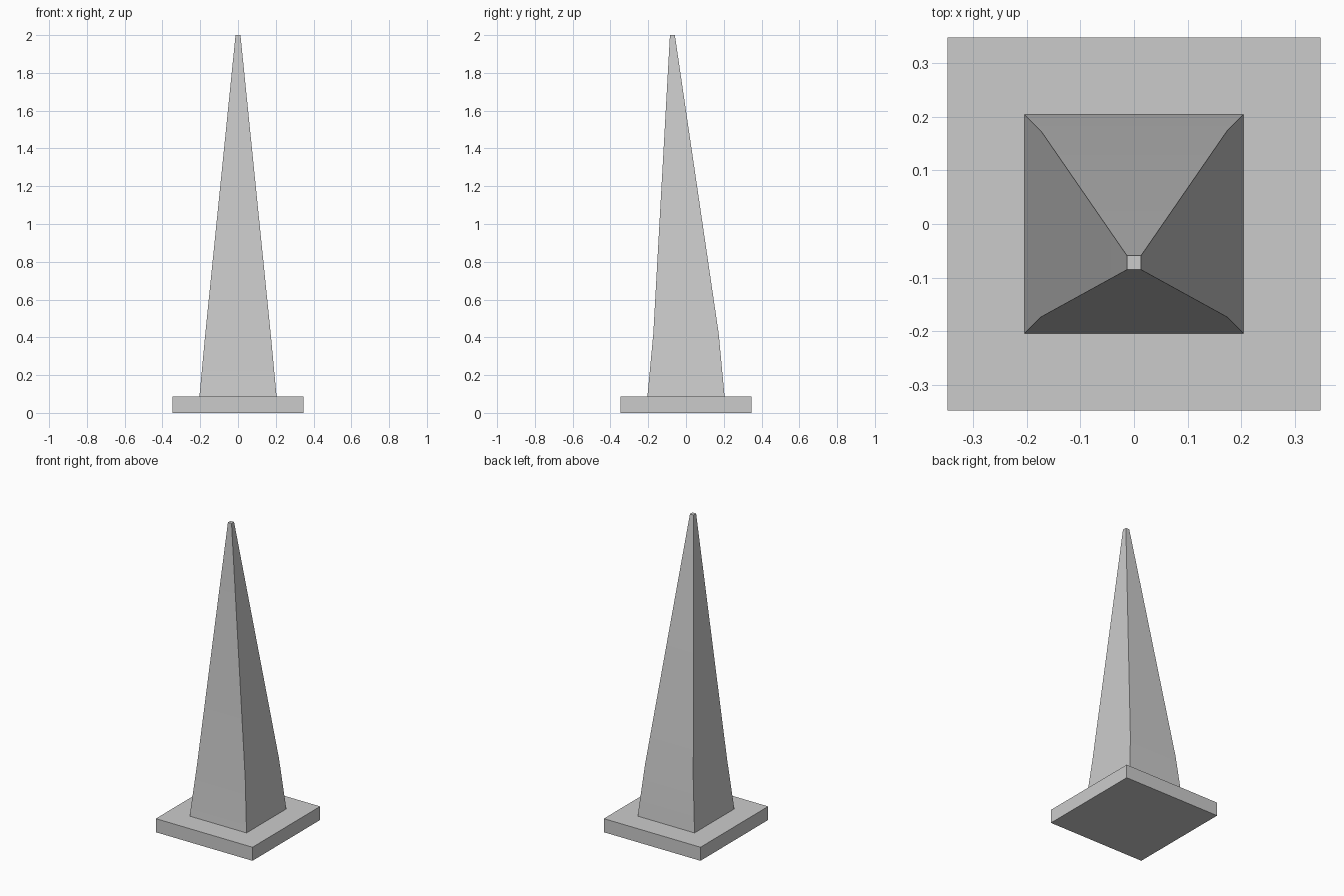
import bpy, bmesh

if "Cube" in bpy.data.objects:
    bpy.data.objects.remove(bpy.data.objects["Cube"])


def make_tower(name, sections, smooth=False):
    """Stack square sections (z, half width, y centre) into a closed solid."""
    bm = bmesh.new()
    rings = []
    for z, h, cy in sections:
        rings.append([bm.verts.new((sx * h, cy + sy * h, z))
                      for sx, sy in ((-1, -1), (1, -1), (1, 1), (-1, 1))])
    for low, high in zip(rings, rings[1:]):
        for i in range(4):
            j = (i + 1) % 4
            bm.faces.new((low[i], low[j], high[j], high[i]))
    bm.faces.new(rings[0][::-1])
    bm.faces.new(rings[-1])
    bmesh.ops.recalc_face_normals(bm, faces=bm.faces)
    mesh = bpy.data.meshes.new(name)
    bm.to_mesh(mesh)
    bm.free()
    obj = bpy.data.objects.new(name, mesh)
    bpy.context.collection.objects.link(obj)
    if smooth:
        bpy.ops.object.select_all(action='DESELECT')
        obj.select_set(True)
        bpy.context.view_layer.objects.active = obj
        bpy.ops.object.shade_smooth_by_angle(angle=0.5)
    return obj


# Square base slab
make_tower("base_slab", [(0, 0.347, 0), (0.088, 0.347, 0)])

# Tapered spire: upright foot, then leaning towards the front
make_tower("leaning_spire", [(0.088, 0.204, 0),
                             (0.42, 0.173, 0),
                             (2.0, 0.013, -0.072)], smooth=True)
